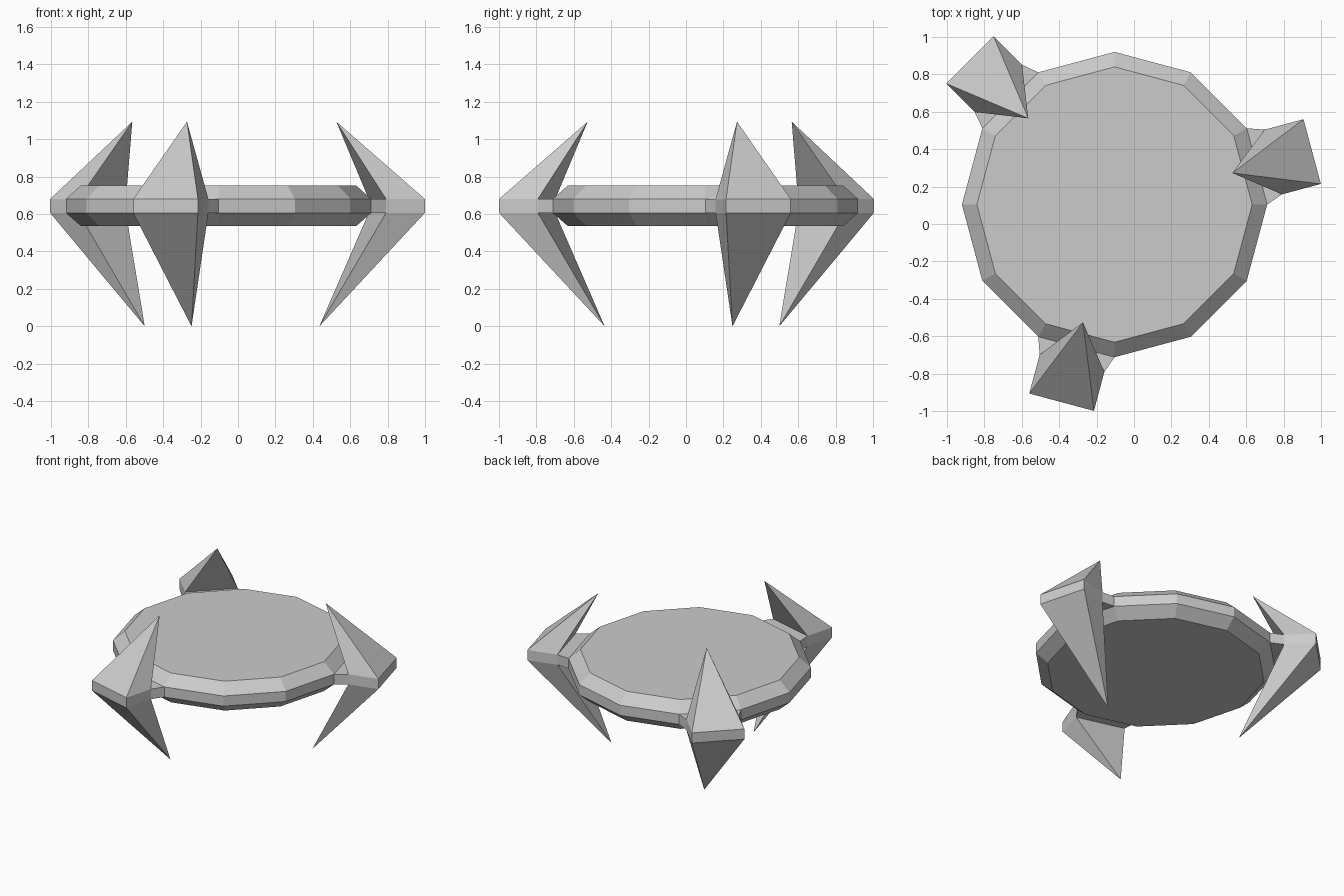
import bpy
import bmesh
from math import cos, sin, radians
from mathutils import Matrix, Vector

cube = bpy.data.objects.get("Cube")
if cube:
    bpy.data.objects.remove(cube, do_unlink=True)

CENTRE = Vector((-0.104, 0.104, 0))
SIDES = 12
RIM_LOW, RIM_HIGH = 0.606, 0.681
RIM_RADIUS, FACE_RADIUS = 0.816, 0.736
CLAW_ANGLES = (15, 135, 255)

grey = bpy.data.materials.new("plain grey")
grey.use_nodes = True
colour = (0.6, 0.6, 0.6, 1)
grey.diffuse_color = colour
grey.node_tree.nodes["Principled BSDF"].inputs["Base Color"].default_value = colour


def finish(name, bm):
    bmesh.ops.recalc_face_normals(bm, faces=bm.faces)
    mesh = bpy.data.meshes.new(name)
    bm.to_mesh(mesh)
    bm.free()
    mesh.materials.append(grey)
    obj = bpy.data.objects.new(name, mesh)
    bpy.context.collection.objects.link(obj)
    return obj


def bridge(bm, lower, upper):
    """Join two closed loops of vertices with quads."""
    n = len(lower)
    return [bm.faces.new((lower[i], lower[(i + 1) % n], upper[(i + 1) % n], upper[i]))
            for i in range(n)]


# Twelve-sided disc with bevelled rim, open where the claws join
bm = bmesh.new()
rings = []
for radius, z in ((FACE_RADIUS, 0.536), (RIM_RADIUS, RIM_LOW),
                  (RIM_RADIUS, RIM_HIGH), (FACE_RADIUS, 0.753)):
    angles = [radians(360 / SIDES * i) for i in range(SIDES)]
    rings.append([bm.verts.new(CENTRE + Vector((radius * cos(a), radius * sin(a), z)))
                  for a in angles])
bridge(bm, rings[0], rings[1])
rim = bridge(bm, rings[1], rings[2])
bridge(bm, rings[2], rings[3])
bm.faces.new(rings[0])
bm.faces.new(rings[3])
joints = [rim[int(a * SIDES / 360)] for a in CLAW_ANGLES]
bmesh.ops.delete(bm, geom=joints, context='FACES_ONLY')
finish("disc", bm)


# Claw: tapered neck, square block, and a spike leaning inward above and below
def claw(name, angle):
    bm = bmesh.new()
    half = radians(180 / SIDES)
    sections = []
    for out, width in ((RIM_RADIUS * cos(half), RIM_RADIUS * sin(half)),
                       (0.879, 0.179), (1.094, 0.179)):
        sections.append([bm.verts.new((out, side * width, z)) for side, z in
                         ((-1, RIM_LOW), (1, RIM_LOW), (1, RIM_HIGH), (-1, RIM_HIGH))])
    root, inner, outer = sections
    bridge(bm, root, inner)
    # block sides and outer end
    bm.faces.new((inner[1], outer[1], outer[2], inner[2]))
    bm.faces.new((inner[0], outer[0], outer[3], inner[3]))
    bm.faces.new(outer)
    # spikes rise from the block's upper and lower squares
    for (a, b), tip in (((3, 2), (0.652, 0, 1.094)), ((0, 1), (0.558, 0, 0))):
        apex = bm.verts.new(tip)
        base = [inner[a], inner[b], outer[b], outer[a]]
        for i in range(4):
            bm.faces.new((base[i], base[(i + 1) % 4], apex))
    bm.transform(Matrix.Translation(CENTRE) @ Matrix.Rotation(radians(angle), 4, 'Z'))
    finish(name, bm)


for name, angle in zip(("left_claw", "back_claw", "front_claw"), CLAW_ANGLES):
    claw(name, angle)
